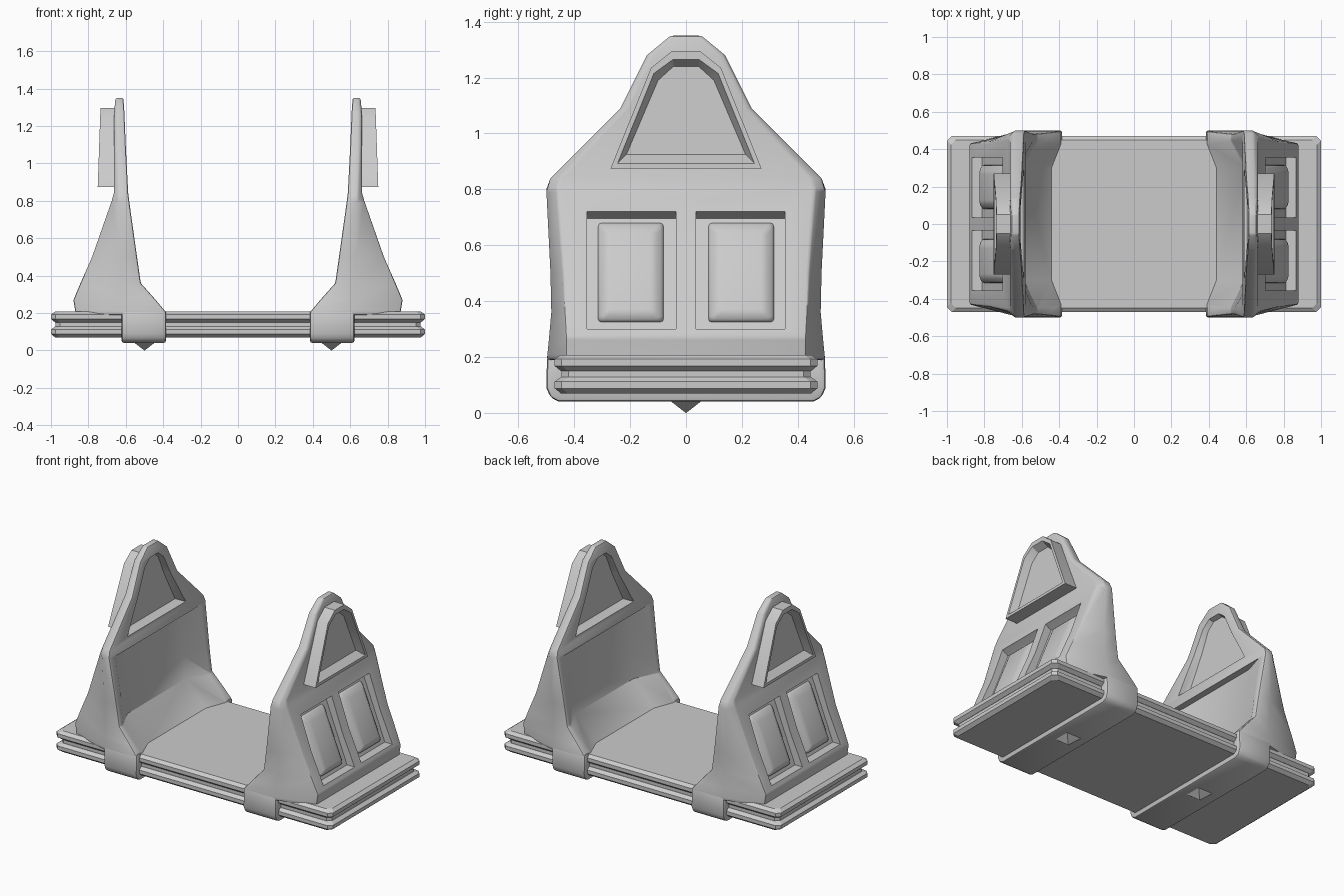
import bpy, bmesh

if "Cube" in bpy.data.objects:
    bpy.data.objects.remove(bpy.data.objects["Cube"], do_unlink=True)

stone = bpy.data.materials.new("plain grey")
stone.use_nodes = True
stone.diffuse_color = (0.6, 0.6, 0.6, 1)
stone.node_tree.nodes["Principled BSDF"].inputs["Base Color"].default_value = (0.6, 0.6, 0.6, 1)


def loft(name, rings):
    """Join rings of equal length with side faces and cap both ends."""
    bm = bmesh.new()
    rows = [[bm.verts.new(p) for p in ring] for ring in rings]
    n = len(rows[0])
    for a, b in zip(rows, rows[1:]):
        for i in range(n):
            j = (i + 1) % n
            bm.faces.new((a[i], a[j], b[j], b[i]))
    bm.faces.new(rows[0])
    bm.faces.new(rows[-1])
    bmesh.ops.recalc_face_normals(bm, faces=bm.faces)
    mesh = bpy.data.meshes.new(name)
    bm.to_mesh(mesh)
    bm.free()
    ob = bpy.data.objects.new(name, mesh)
    bpy.context.collection.objects.link(ob)
    mesh.materials.append(stone)
    return ob


def activate(ob):
    bpy.ops.object.select_all(action='DESELECT')
    ob.select_set(True)
    bpy.context.view_layer.objects.active = ob


def modify(ob, kind, **settings):
    activate(ob)
    mod = ob.modifiers.new(kind.title(), kind)
    for key, value in settings.items():
        setattr(mod, key, value)
    bpy.ops.object.modifier_apply(modifier=mod.name)


def bevel(ob, width, segments=2):
    modify(ob, 'BEVEL', width=width, segments=segments, limit_method='ANGLE')


def cut(ob, cutter):
    cutter.hide_render = True
    modify(ob, 'BOOLEAN', object=cutter, operation='DIFFERENCE', solver='EXACT')
    bpy.data.objects.remove(cutter, do_unlink=True)


def finish(ob, mirror=True, angle=0.6):
    if mirror:
        modify(ob, 'MIRROR', use_mirror_merge=False)
    activate(ob)
    bpy.ops.object.shade_smooth_by_angle(angle=angle)


def arch(half, x):
    """Symmetric outline in the y-z plane from (y, z) points; x is a function of z."""
    pts = half + [(-y, z) for y, z in reversed(half)]
    return [(x(z), y, z) for y, z in pts]


def plate_ring(z, inset):
    """Rectangle with clipped corners."""
    x, y, c = 1 - inset, 0.47 - inset, 0.025
    quarter = [(x, y - c), (x - c, y)]
    half = quarter + [(-a, b) for a, b in reversed(quarter)]
    return [(a, b, z) for a, b in half] + [(-a, -b, z) for a, b in half]


# Base: two chamfered slabs with a recessed core between them
for name, z in (("lower_slab", 0.07), ("upper_slab", 0.15)):
    slab = loft(name, [plate_ring(z + dz, inset) for dz, inset in
                       ((0, 0.022), (0.018, 0), (0.042, 0), (0.058, 0.022))])
    finish(slab, False, 0.4)
core = loft("base_core", [plate_ring(z, 0.024) for z in (0.1, 0.18)])
finish(core, False)

# Straps that wrap under the base
strap_half = [(0.455, 0.04), (0.485, 0.055), (0.5, 0.09), (0.497, 0.215)]
strap = loft("strap", [arch(strap_half, lambda z, x=x: x) for x in (0.385, 0.622)])
trough = [(0.44, 0.3), (0.44, 0.19)]
cut(strap, loft("strap_cutter", [arch(trough, lambda z, x=x: x) for x in (0.2, 0.8)]))
bevel(strap, 0.016)
finish(strap)

# Pointed studs under the straps
stud = loft("stud", [[(0.5 + r * a, r * b, z) for a, b in ((-1, -1), (1, -1), (1, 1), (-1, 1))]
                     for r, z in ((0.055, 0.042), (0.001, 0))])
finish(stud)

# End towers: height, inner x, shoulder x, half width, outer x, outer half width
sections = [
    (0.19, 0.387, 0.62, 0.496, 0.87, 0.43),
    (0.21, 0.39, 0.62, 0.496, 0.87, 0.43),
    (0.27, 0.44, 0.62, 0.49, 0.88, 0.43),
    (0.36, 0.52, 0.625, 0.482, 0.842, 0.435),
    (0.50, 0.54, 0.63, 0.485, 0.78, 0.44),
    (0.80, 0.582, 0.64, 0.5, 0.675, 0.46),
    (0.84, 0.587, 0.64, 0.485, 0.664, 0.45),
    (1.09, 0.6, 0.65, 0.235, 0.664, 0.215),
    (1.28, 0.608, 0.65, 0.14, 0.662, 0.125),
    (1.35, 0.613, 0.645, 0.055, 0.655, 0.05),
]
tower = loft("end_tower", [
    [(xi, -w, z), (xm, -w, z), (xo, -v, z), (xo, v, z), (xm, w, z), (xi, w, z)]
    for z, xi, xm, w, xo, v in sections])
bevel(tower, 0.01)

# Recess on the inner side: splayed cheeks, a sloping sill and a steep back wall
recess = [(0.207, 0.375, 0.44), (0.36, 0.51, 0.59), (0.5, 0.53, 0.605), (0.79, 0.572, 0.622)]
cut(tower, loft("recess_cutter", [
    [(0.2, -0.465, z), (front, -0.465, z), (back, -0.3, z),
     (back, 0.3, z), (front, 0.465, z), (0.2, 0.465, z)] for z, front, back in recess]))

# Arched niche above the crossbar on the inner side
niche = [(0.3, 0.865), (0.17, 1.09), (0.1, 1.235), (0.045, 1.28)]
small = [(y * 0.87, 0.885 + (z - 0.865) * 0.92) for y, z in niche]
cut(tower, loft("niche_cutter", [arch(niche, lambda z: 0.5), arch(niche, lambda z: 0.595),
                                 arch(small, lambda z: 0.638)]))

# Twin window openings on the sloping outer wall
wall = lambda z: 0.868 - 0.4 * (z - 0.3)
opening = [(1.1, 0.3), (wall(0.3) - 0.055, 0.3), (wall(0.695) - 0.05, 0.695),
           (wall(0.72), 0.72), (1.1, 0.9)]
for side in (-1, 1):
    cut(tower, loft("window_cutter", [[(x, side * y, z) for x, z in opening]
                                      for y in (0.035, 0.355)]))
finish(tower)


# Raised, softly domed panes inside the openings
def pane_ring(side, inset, offset):
    y0, y1, z0, z1 = 0.08 + inset, 0.315 - inset, 0.325 + inset, 0.68 - inset
    return [(wall(z) + offset, side * y, z) for y, z in ((y0, z0), (y1, z0), (y1, z1), (y0, z1))]


for side, name in ((-1, "front_pane"), (1, "back_pane")):
    pane = loft(name, [pane_ring(side, 0, -0.075), pane_ring(side, 0, -0.04),
                       pane_ring(side, 0.035, -0.015)])
    bevel(pane, 0.012)
    finish(pane, angle=0.9)

# Arched frame on the upper outer wall
outer = [(0.27, 0.875), (0.125, 1.235), (0.05, 1.295)]
lip = [(0.245, 0.893), (0.115, 1.215), (0.046, 1.265)]
inner = [(0.213, 0.925), (0.1, 1.19), (0.045, 1.24)]
face_x = lambda z: 0.75 - 0.035 * (z - 0.875)
frame = loft("arched_frame", [
    arch(outer, lambda z: 0.65), arch(outer, face_x), arch(lip, face_x),
    arch(inner, lambda z: face_x(z) - 0.045)])
finish(frame)
